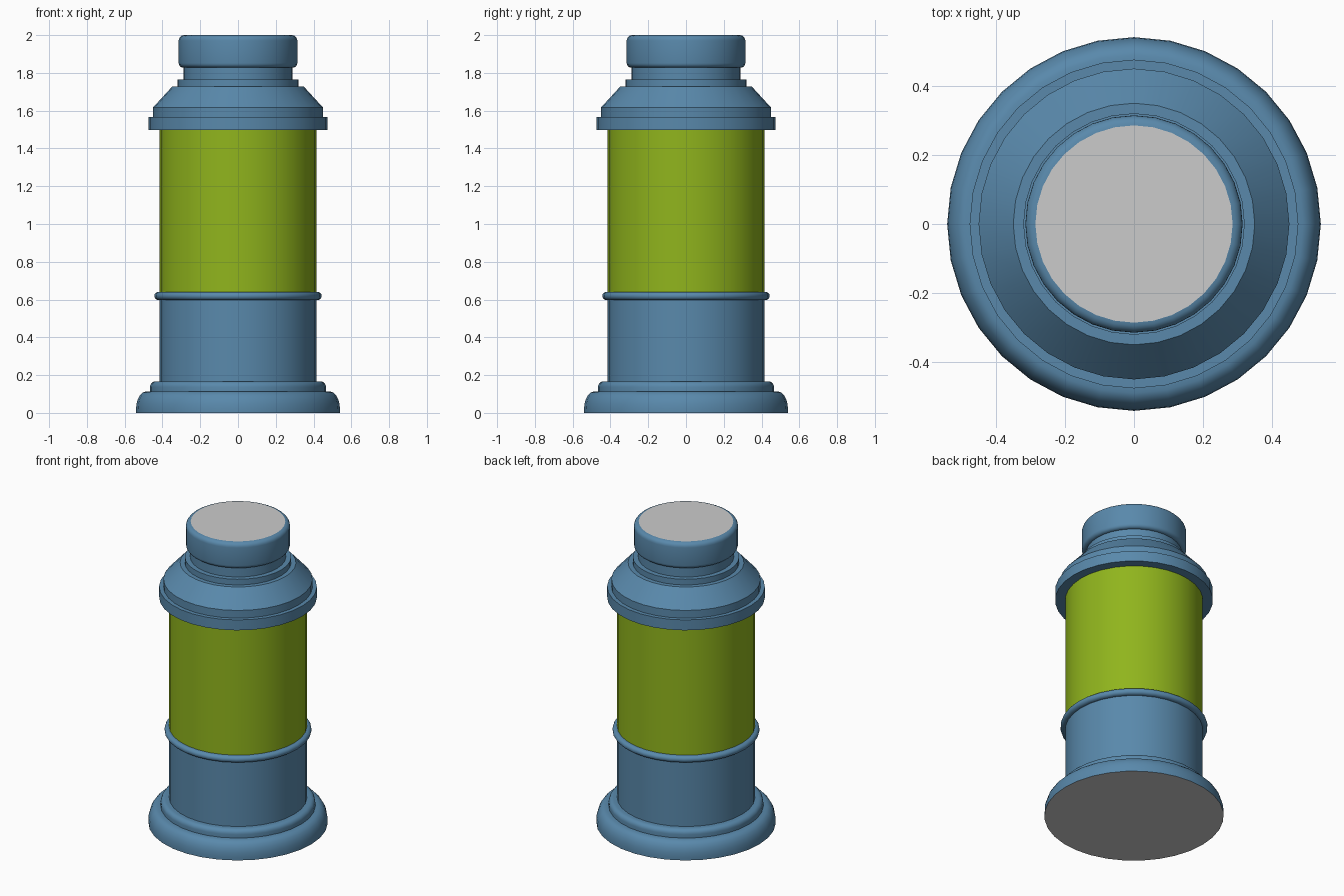
import bpy, bmesh
from math import cos, sin, pi, radians

if "Cube" in bpy.data.objects:
    bpy.data.objects.remove(bpy.data.objects["Cube"])

SIDES = 32


def material(name, rgb):
    m = bpy.data.materials.new(name)
    m.diffuse_color = (*rgb, 1)
    m.use_nodes = True
    m.node_tree.nodes["Principled BSDF"].inputs["Base Color"].default_value = m.diffuse_color
    return m


BLUE = material("blue", (0.10, 0.25, 0.41))
GREEN = material("green", (0.28, 0.46, 0.012))


def arc(cr, cz, rr, rz, a0, a1, n=5):
    """Elliptical run of (radius, z) profile points, angles in degrees."""
    angles = [radians(a0 + (a1 - a0) * i / n) for i in range(n + 1)]
    return [(cr + rr * cos(a), cz + rz * sin(a)) for a in angles]


def lathe(name, profile, mat=None):
    """Spin a profile around z; a single point makes a flat disc."""
    bm = bmesh.new()
    rings = [[bm.verts.new((r * cos(2 * pi * i / SIDES), r * sin(2 * pi * i / SIDES), z))
              for i in range(SIDES)] for r, z in profile]
    if len(rings) == 1:
        bm.faces.new(rings[0] if profile[0][1] > 0 else rings[0][::-1])
    for a, b in zip(rings, rings[1:]):
        for i in range(SIDES):
            j = (i + 1) % SIDES
            bm.faces.new((a[i], a[j], b[j], b[i]))
    mesh = bpy.data.meshes.new(name)
    bm.to_mesh(mesh)
    bm.free()
    ob = bpy.data.objects.new(name, mesh)
    bpy.context.collection.objects.link(ob)
    if mat:
        mesh.materials.append(mat)
    bpy.context.view_layer.objects.active = ob
    ob.select_set(True)
    bpy.ops.object.shade_smooth_by_angle(angle=radians(35))
    ob.select_set(False)


# Stepped foot
lathe("foot", [(0.54, 0)] + arc(0.484, 0.02, 0.056, 0.094, 0, 85) + [(0.466, 0.114)]
      + arc(0.436, 0.137, 0.03, 0.03, 0, 90) + [(0.415, 0.167)], BLUE)
lathe("foot_underside", [(0.54, 0)])

# Body: lower sleeve, rounded bead, green barrel
lathe("lower_sleeve", [(0.415, 0.167), (0.415, 0.597)], BLUE)
lathe("bead", [(0.415, 0.597)] + arc(0.42, 0.619, 0.023, 0.022, -90, 90, 8)
      + [(0.415, 0.641)], BLUE)
lathe("barrel", [(0.415, 0.641), (0.415, 1.498)], GREEN)

# Shoulder: collar bands, cone and neck
lathe("shoulder", [(0.415, 1.498), (0.475, 1.498), (0.475, 1.567), (0.449, 1.567),
                   (0.449, 1.618), (0.349, 1.727), (0.32, 1.727), (0.32, 1.765),
                   (0.288, 1.765), (0.288, 1.828)], BLUE)

# Rounded lid with plain top
lathe("lid", [(0.288, 1.828)] + arc(0.29, 1.852, 0.024, 0.024, -90, 0, 4)
      + arc(0.285, 1.971, 0.029, 0.029, 0, 90), BLUE)
lathe("lid_top", [(0.285, 2.0)])
